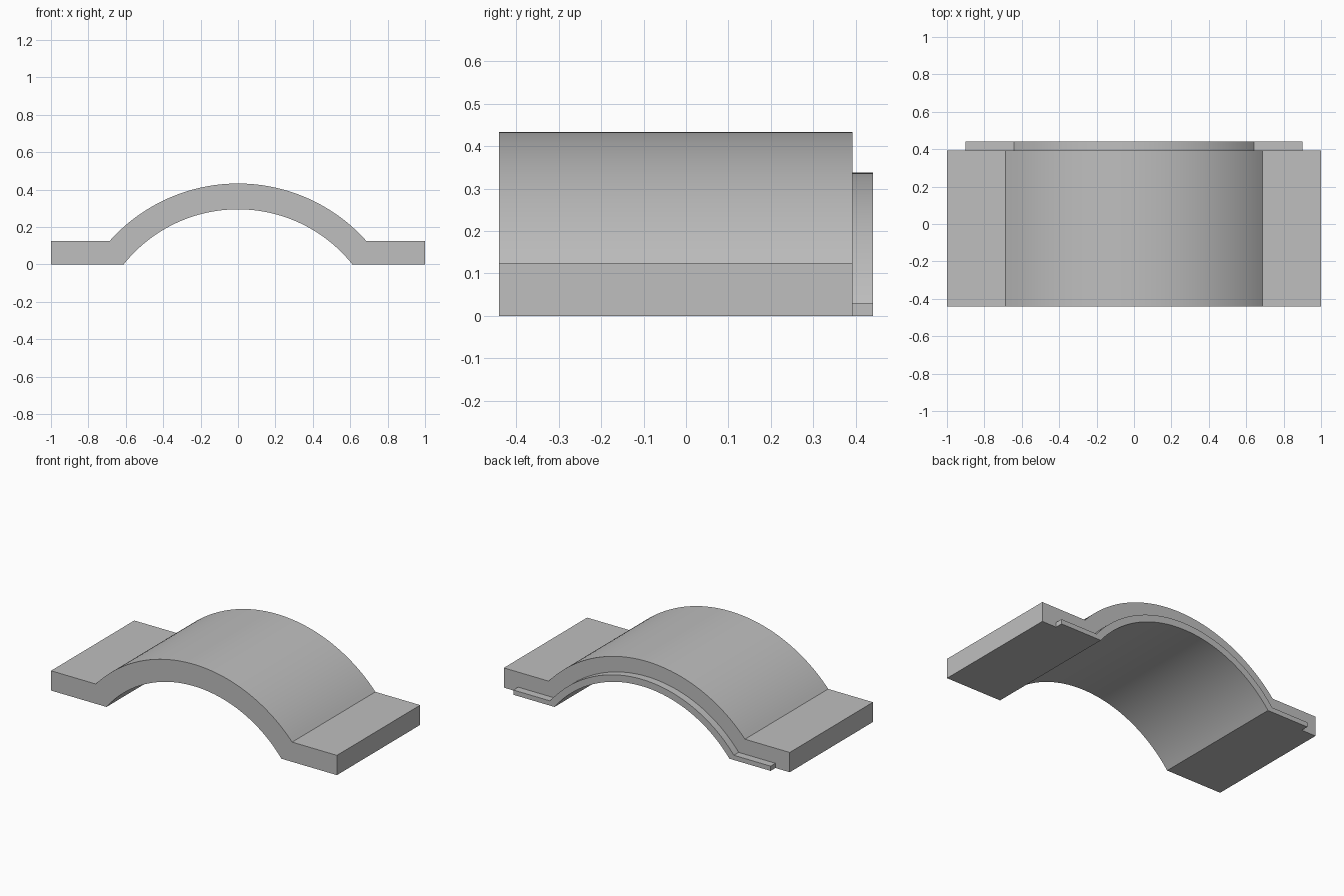
import bpy, bmesh, math

cube = bpy.data.objects.get("Cube")
if cube:
    bpy.data.objects.remove(cube)

GREY = (0.52, 0.52, 0.52, 1.0)
CENTRE_Z = -0.487      # shared centre of all arch curves
INNER_R = 0.782
SEGMENTS = 64

grey = bpy.data.materials.new("plain grey")
grey.use_nodes = True
grey.diffuse_color = GREY
grey.node_tree.nodes["Principled BSDF"].inputs["Base Color"].default_value = GREY


def arc(radius, base_z):
    """Arch points from left to right, starting and ending at base_z."""
    half = math.acos((base_z - CENTRE_Z) / radius)
    angles = [half * (2 * i / SEGMENTS - 1) for i in range(SEGMENTS + 1)]
    return [(radius * math.sin(a), CENTRE_Z + radius * math.cos(a)) for a in angles]


def arched_strip(name, outer_r, flange_x, flange_z, y0, y1):
    """Arch with a flat flange on each side, extruded from y0 to y1."""
    top = [(-flange_x, flange_z)] + arc(outer_r, flange_z) + [(flange_x, flange_z)]
    bottom = [(-flange_x, 0)] + arc(INNER_R, 0) + [(flange_x, 0)]
    bm = bmesh.new()
    rows = [[bm.verts.new((x, y, z)) for x, z in line]
            for y, line in ((y0, top), (y1, top), (y1, bottom), (y0, bottom))]
    for row, nxt in zip(rows, rows[1:] + rows[:1]):
        for i in range(len(row) - 1):
            bm.faces.new((row[i], row[i + 1], nxt[i + 1], nxt[i]))
    for end in (0, -1):
        bm.faces.new([row[end] for row in rows])
    bmesh.ops.recalc_face_normals(bm, faces=bm.faces)
    mesh = bpy.data.meshes.new(name)
    bm.to_mesh(mesh)
    bm.free()
    mesh.materials.append(grey)
    obj = bpy.data.objects.new(name, mesh)
    bpy.context.collection.objects.link(obj)
    bpy.ops.object.select_all(action='DESELECT')
    obj.select_set(True)
    bpy.context.view_layer.objects.active = obj
    bpy.ops.object.shade_smooth_by_angle(angle=math.radians(25))
    return obj


# Main arched body with thick side flanges
arched_strip("arch_body", 0.92, 1.0, 0.125, -0.44, 0.392)

# Thin locating lip on the back edge
arched_strip("back_lip", 0.825, 0.90, 0.03, 0.392, 0.44)
